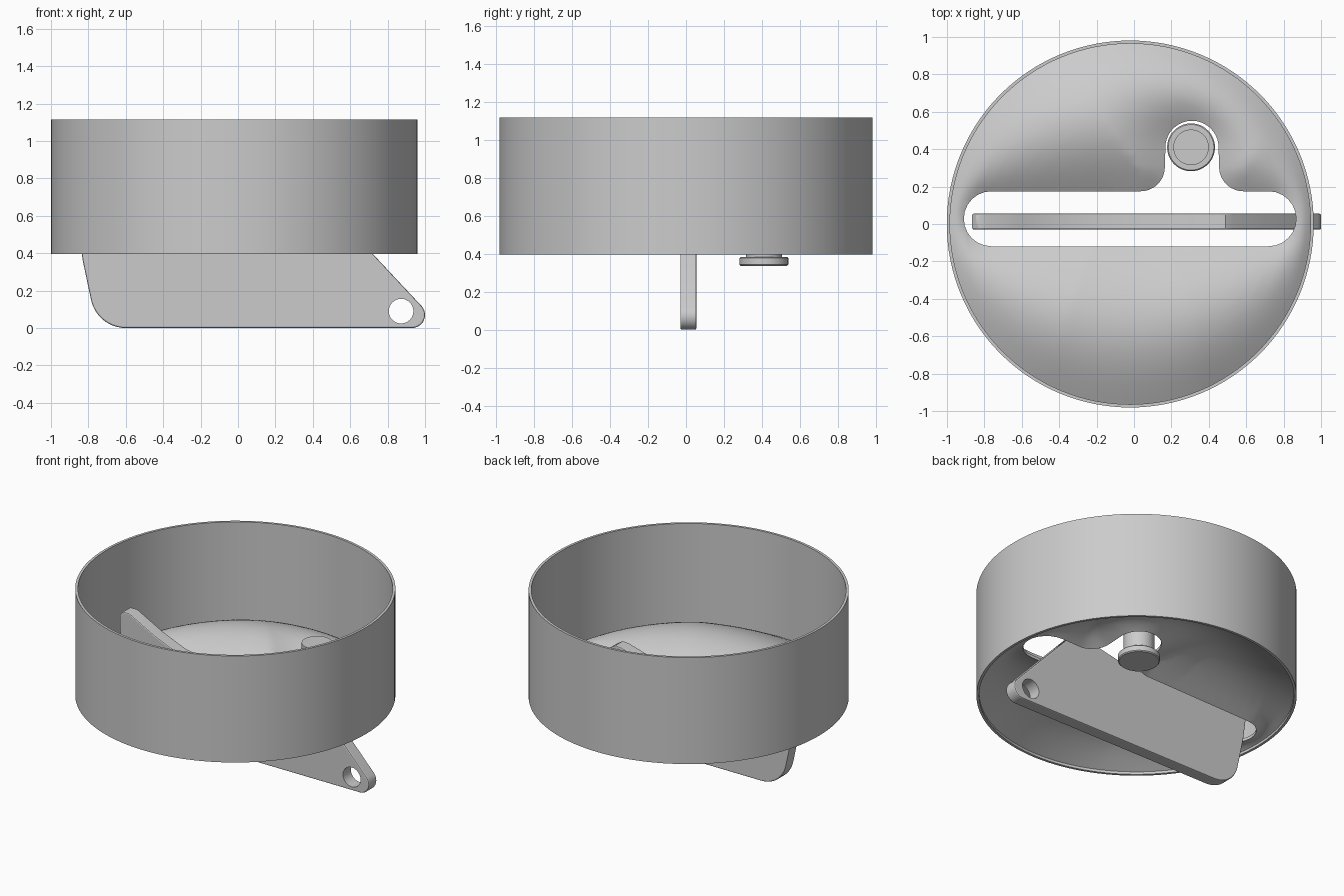
import bpy, bmesh
from math import sin, cos, pi, radians, hypot

if "Cube" in bpy.data.objects:
    bpy.data.objects.remove(bpy.data.objects["Cube"])

CX = -0.02  # axis of the cup


def smooth(ob, angle=35):
    bpy.ops.object.select_all(action='DESELECT')
    ob.select_set(True)
    bpy.context.view_layer.objects.active = ob
    bpy.ops.object.shade_smooth_by_angle(angle=radians(angle))


def finish(bm, name):
    bmesh.ops.recalc_face_normals(bm, faces=bm.faces)
    me = bpy.data.meshes.new(name)
    bm.to_mesh(me)
    bm.free()
    ob = bpy.data.objects.new(name, me)
    bpy.context.collection.objects.link(ob)
    smooth(ob)
    return ob


def lathe(name, profile, x, y, n=96, closed=False):
    """Spin an (r, z) profile around a vertical axis at (x, y)."""
    bm = bmesh.new()
    vs = [bm.verts.new((x + r, y, z)) for r, z in profile]
    es = [bm.edges.new(p) for p in zip(vs, vs[1:])]
    if closed:
        es.append(bm.edges.new((vs[-1], vs[0])))
    bmesh.ops.spin(bm, geom=vs + es, cent=(x, y, 0), axis=(0, 0, 1),
                   angle=2 * pi, steps=n)
    bmesh.ops.remove_doubles(bm, verts=bm.verts, dist=1e-5)
    return finish(bm, name)


def arc(cx, cy, r, a0, a1, n=12):
    return [(cx + r * cos(radians(a0 + (a1 - a0) * i / n)),
             cy + r * sin(radians(a0 + (a1 - a0) * i / n))) for i in range(n + 1)]


def prism(name, pts, to3d, a, b):
    """Extrude a 2D outline between two depths."""
    bm = bmesh.new()
    lo = [bm.verts.new(to3d(u, v, a)) for u, v in pts]
    hi = [bm.verts.new(to3d(u, v, b)) for u, v in pts]
    bm.faces.new(lo)
    bm.faces.new(hi[::-1])
    for i in range(len(pts)):
        j = (i + 1) % len(pts)
        bm.faces.new((lo[i], lo[j], hi[j], hi[i]))
    return finish(bm, name)


def cut(ob, cutter):
    m = ob.modifiers.new("cut", 'BOOLEAN')
    m.operation, m.solver, m.object = 'DIFFERENCE', 'EXACT', cutter
    bpy.context.view_layer.objects.active = ob
    bpy.ops.object.modifier_apply(modifier="cut")
    bpy.data.objects.remove(cutter)
    smooth(ob)


# Thin outer ring
lathe("outer_ring", [(0.981, 0.396), (0.981, 1.116), (0.964, 1.116), (0.964, 0.396)],
      CX, 0, 128, closed=True)

# Slot outline with a filleted side notch
outline = (arc(-0.763, 0.028, 0.147, 270, 90)
           + arc(0.035, 0.305, 0.13, -90, 0)
           + arc(0.31, 0.41, 0.142, 180, 0, 20)
           + arc(0.585, 0.305, 0.13, 180, 270)
           + arc(0.72, 0.028, 0.147, 90, -90))
segments = list(zip(outline, outline[1:] + outline[:1]))


def slot_distance(x, y):
    best = 9
    for (ax, ay), (bx, by) in segments:
        dx, dy = bx - ax, by - ay
        t = ((x - ax) * dx + (y - ay) * dy) / max(dx * dx + dy * dy, 1e-12)
        t = min(1, max(0, t))
        best = min(best, hypot(x - ax - t * dx, y - ay - t * dy))
    return best


def floor_height(x, y):
    """Bulging sheet that rolls down to the slot lip and to the ring."""
    d = slot_distance(x, y)
    e = max(0, 0.97 - hypot(x - CX, y))
    t = d / (d + e + 1e-6)
    lip = 0.44 + 0.02 * x + 0.08 * max(0, y - 0.18)
    return lip * (1 - t) + 0.42 * t + 0.14 * sin(pi * t) * min(1, (d + e) / 0.75)


# Pressed floor: thin disc, cut, then bulged
rings = [0.97 * i / 30 for i in range(31)]
floor = lathe("pressed_floor", [(r, 0.01) for r in rings] + [(r, -0.01) for r in rings[::-1]],
              CX, 0, 128)
cut(floor, prism("slot_cutter", outline, lambda u, v, d: (u, v, d), -0.2, 0.2))
bm = bmesh.new()
bm.from_mesh(floor.data)
bmesh.ops.triangulate(bm, faces=bm.faces)
for v in bm.verts:
    v.co.z += floor_height(v.co.x, v.co.y)
bm.to_mesh(floor.data)
bm.free()
smooth(floor, 50)

# Flat handle through the slot, with an eyelet at its tip
side = (arc(-0.60, 0.19, 0.19, 270, 190)
        + [(-0.83, 0.36), (-0.865, 0.62), (-0.865, 0.72), (-0.84, 0.75), (-0.79, 0.75),
           (-0.60, 0.65), (-0.43, 0.58), (-0.20, 0.54), (0.10, 0.54),
           (0.30, 0.58), (0.44, 0.62), (0.49, 0.625), (0.53, 0.60)]
        + arc(0.93, 0.07, 0.07, 42, -90))
handle = prism("handle", side, lambda u, v, d: (u, d, v), -0.03, 0.055)
bev = handle.modifiers.new("soft_edges", 'BEVEL')
bev.width, bev.segments, bev.limit_method = 0.008, 2, 'ANGLE'
bev.angle_limit = radians(50)
bpy.context.view_layer.objects.active = handle
bpy.ops.object.modifier_apply(modifier="soft_edges")
cut(handle, prism("eyelet_cutter", arc(0.872, 0.09, 0.066, 0, 345, 23),
                  lambda u, v, d: (u, d, v), -0.3, 0.3))

# Flanged button standing in the notch
lathe("button", [(0, 0.336), (0.122, 0.336), (0.128, 0.342), (0.128, 0.376), (0.122, 0.382),
                 (0.095, 0.382), (0.095, 0.68), (0, 0.68)],
      0.305, 0.41, 48)
